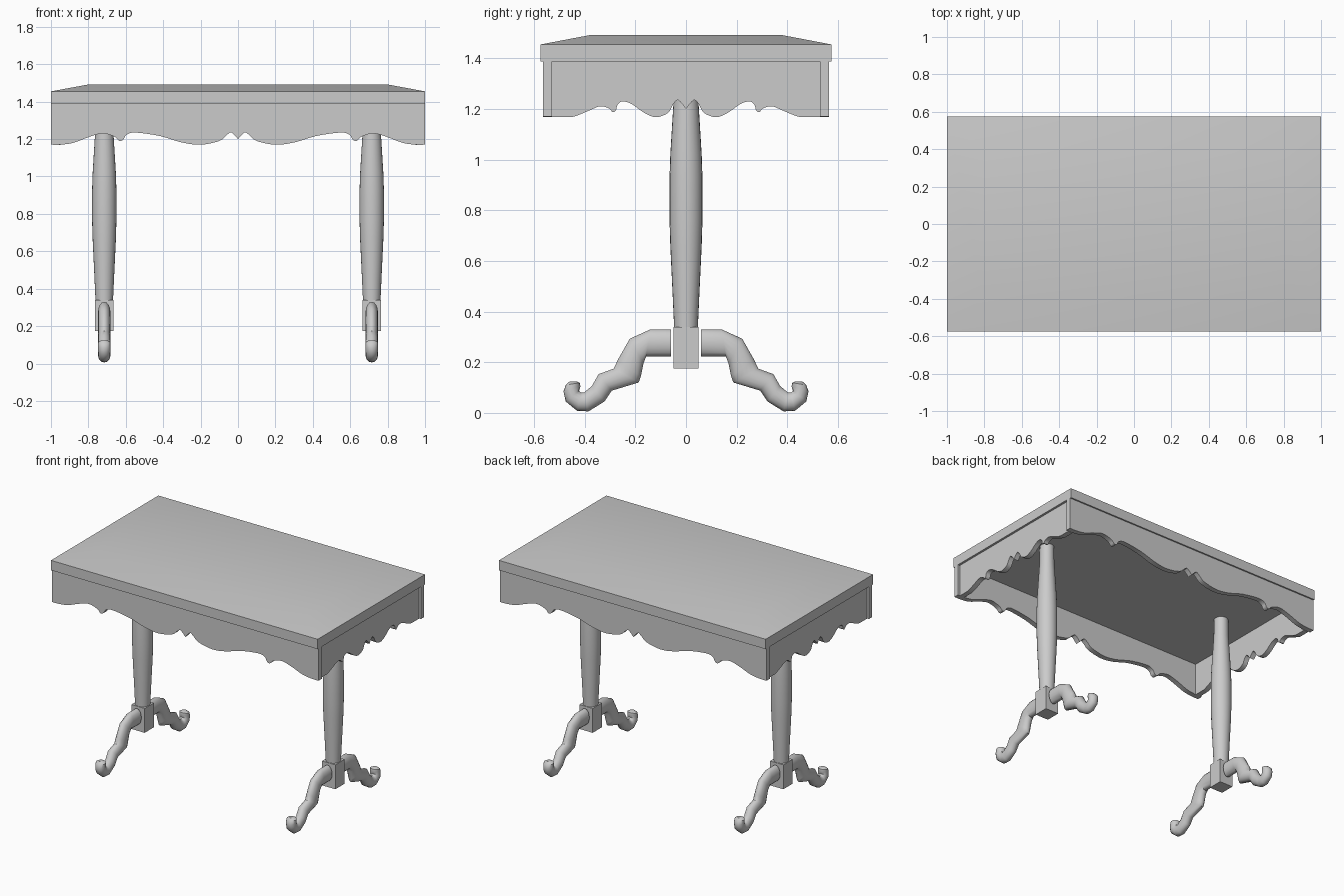
import bpy, bmesh
from math import cos, sin, pi, radians
from mathutils import Vector

if "Cube" in bpy.data.objects:
    bpy.data.objects.remove(bpy.data.objects["Cube"])


def finish(name, bm, mirror=(False, False), angle=30):
    """Make the object, smooth it and mirror it about the world centre."""
    bmesh.ops.recalc_face_normals(bm, faces=bm.faces)
    me = bpy.data.meshes.new(name)
    bm.to_mesh(me)
    bm.free()
    ob = bpy.data.objects.new(name, me)
    bpy.context.collection.objects.link(ob)
    bpy.ops.object.select_all(action='DESELECT')
    ob.select_set(True)
    bpy.context.view_layer.objects.active = ob
    bpy.ops.object.shade_smooth_by_angle(angle=radians(angle))
    if any(mirror):
        m = ob.modifiers.new("mirror", 'MIRROR')
        m.use_axis = (mirror[0], mirror[1], False)
        m.use_mirror_merge = False
    return ob


def loft(bm, rings):
    """Skin a list of closed rings and cap both ends."""
    vs = [[bm.verts.new(p) for p in r] for r in rings]
    n = len(vs[0])
    for a, b in zip(vs, vs[1:]):
        for i in range(n):
            j = (i + 1) % n
            bm.faces.new((a[i], a[j], b[j], b[i]))
    bm.faces.new(vs[0])
    bm.faces.new(vs[-1])


def rect(hx, hy, z, cx=0):
    return [(cx - hx, -hy, z), (cx + hx, -hy, z), (cx + hx, hy, z), (cx - hx, hy, z)]


def smooth_line(pts, steps=4):
    """Catmull-Rom curve through 2D points."""
    p = [Vector(q) for q in pts]
    p = [p[0]] + p + [p[-1]]
    out = []
    for a, b, c, d in zip(p, p[1:], p[2:], p[3:]):
        for k in range(steps):
            t = k / steps
            out.append(0.5 * (2 * b + (c - a) * t + (2 * a - 5 * b + 4 * c - d) * t * t
                              + (3 * b - a - 3 * c + d) * t ** 3))
    return out + [p[-1]]


def apron(name, half, top, place, mirror):
    """Scalloped board: half profile doubled, placed on two depths."""
    h = smooth_line(half)
    edge = [(-q.x, q.y) for q in reversed(h[1:])] + [(q.x, q.y) for q in h]
    w = h[-1].x
    outline = edge + [(w, top), (-w, top)]
    bm = bmesh.new()
    loft(bm, [[place(u, z, k) for u, z in outline] for k in (0, 1)])
    finish(name, bm, mirror)


# table top with a very shallow raised centre
bm = bmesh.new()
loft(bm, [rect(1, .575, 1.388), rect(1, .575, 1.455), rect(.8, .38, 1.492)])
finish("table_top", bm)

# long aprons (front and back)
LONG = [(0, 1.2), (.035, 1.235), (.06, 1.222), (.1, 1.19), (.2, 1.17), (.3, 1.182),
        (.42, 1.217), (.55, 1.235), (.597, 1.222), (.613, 1.197), (.635, 1.19),
        (.66, 1.213), (.725, 1.23), (.8, 1.21), (.88, 1.18), (.95, 1.17), (1, 1.17)]
apron("long_apron", LONG, 1.388,
      lambda u, z, k: (u, -.565 + .035 * k, z), (False, True))

# end aprons, set slightly in between the long ones
SHORT = [(0, 1.2), (.03, 1.235), (.05, 1.22), (.07, 1.186), (.115, 1.168), (.16, 1.182),
         (.215, 1.22), (.25, 1.23), (.27, 1.218), (.277, 1.195), (.29, 1.188),
         (.305, 1.203), (.34, 1.211), (.38, 1.195), (.44, 1.171), (.47, 1.168), (.53, 1.168)]
apron("end_apron", SHORT, 1.388,
      lambda u, z, k: (.985 - .035 * k, u, z), (True, False))

# turned columns
X = .715
N = 24
bm = bmesh.new()
loft(bm, [[(X + r * cos(2 * pi * i / N), r * sin(2 * pi * i / N), z) for i in range(N)]
          for r, z in [(.047, .34), (.052, .45), (.062, .66), (.065, .76), (.065, .93),
                       (.062, 1.02), (.051, 1.2), (.047, 1.26), (.045, 1.39)]])
finish("column", bm, (True, False))

# square blocks under the columns
bm = bmesh.new()
loft(bm, [rect(.05, .05, .175, X), rect(.05, .05, .34, X)])
finish("column_block", bm, (True, False))

# scrolled feet: each section is upper (y, z) and lower (y, z)
FOOT = [(.06, .33, .06, .222), (.14, .33, .158, .222), (.222, .293, .168, .195),
        (.27, .208, .178, .145), (.285, .175, .187, .12), (.345, .153, .293, .088),
        (.372, .106, .322, .045), (.403, .08, .385, .006), (.415, .08, .43, .008),
        (.422, .087, .475, .045), (.417, .105, .484, .085), (.42, .119, .475, .11),
        (.43, .124, .46, .124)]
M = 16
rings = []
for k, (y1, z1, y2, z2) in enumerate(FOOT):
    hw = .016 if k == len(FOOT) - 1 else .033
    ring = []
    for i in range(M):
        c, s = cos(2 * pi * i / M), sin(2 * pi * i / M)
        ring.append((X + hw * s, (y1 + y2) / 2 + (y1 - y2) / 2 * c,
                     (z1 + z2) / 2 + (z1 - z2) / 2 * c))
    rings.append(ring)
bm = bmesh.new()
loft(bm, rings)
finish("scroll_foot", bm, (True, True), 40)
